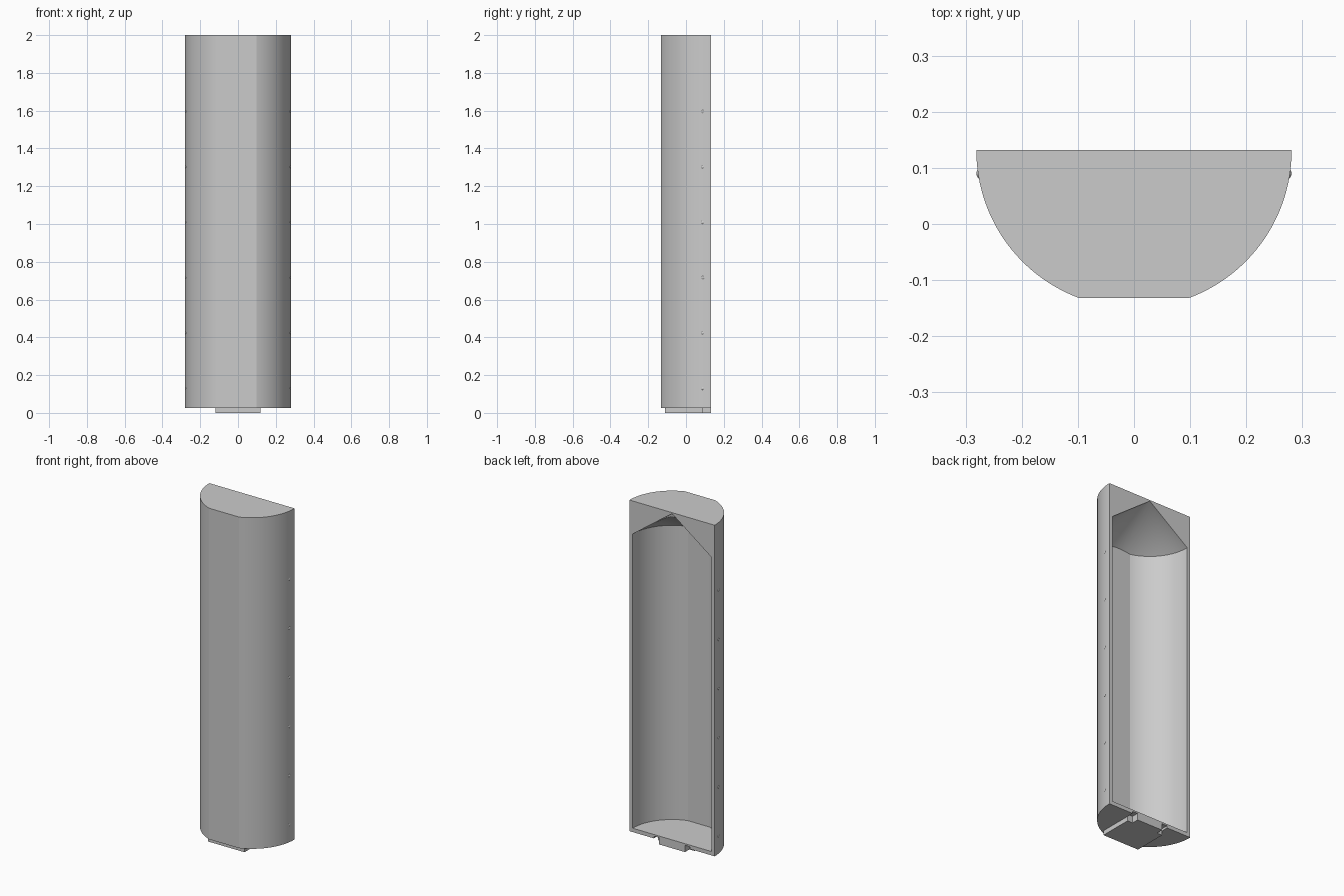
import bpy, bmesh, math
from mathutils import Matrix, Vector

if "Cube" in bpy.data.objects:
    bpy.data.objects.remove(bpy.data.objects["Cube"], do_unlink=True)

BACK, FRONT = 0.1315, -0.1315      # open back plane, flattened front
R_OUT, R_IN = 0.281, 0.26
BASE, TOP = 0.027, 2.0
FLOOR, EAVE, APEX = 0.05, 1.803, 1.994
INNER_FRONT = BACK - 0.25

grey = bpy.data.materials.new("light grey")
grey.use_nodes = True
colour = (0.6, 0.6, 0.6, 1)
grey.diffuse_color = colour
grey.node_tree.nodes["Principled BSDF"].inputs["Base Color"].default_value = colour


def make(name, bm):
    bmesh.ops.recalc_face_normals(bm, faces=bm.faces)
    mesh = bpy.data.meshes.new(name)
    bm.to_mesh(mesh)
    bm.free()
    mesh.materials.append(grey)
    ob = bpy.data.objects.new(name, mesh)
    bpy.context.collection.objects.link(ob)
    return ob


def smooth(ob):
    bpy.ops.object.select_all(action='DESELECT')
    ob.select_set(True)
    bpy.context.view_layer.objects.active = ob
    bpy.ops.object.shade_smooth_by_angle(angle=math.radians(15))


def box(bm, lo, hi):
    lo, hi = Vector(lo), Vector(hi)
    place = Matrix.Translation((lo + hi) / 2) @ Matrix.Diagonal((hi - lo).to_4d())
    bmesh.ops.create_cube(bm, size=1, matrix=place)


def prism(bm, points, z0, z1):
    face = bm.faces.new([bm.verts.new((x, y, z0)) for x, y in points])
    ext = bmesh.ops.extrude_face_region(bm, geom=[face])
    moved = [v for v in ext["geom"] if isinstance(v, bmesh.types.BMVert)]
    bmesh.ops.translate(bm, vec=(0, 0, z1 - z0), verts=moved)


# Half-round body with a flat strip along the front
bm = bmesh.new()
gap = math.acos((BACK - FRONT) / R_OUT)
steps = 28
sweep = [(math.pi / 2 - gap) * i / steps for i in range(steps + 1)]
side = [(R_OUT * math.cos(a), BACK - R_OUT * math.sin(a)) for a in sweep]
prism(bm, side + [(-x, y) for x, y in reversed(side)], BASE, TOP)
body = make("half_shell_body", bm)

# Cavity cutter: cylinder with conical roof, trimmed flat at the front
bm = bmesh.new()
count = 96
ring = [(R_IN * math.cos(math.tau * i / count),
         BACK + R_IN * math.sin(math.tau * i / count)) for i in range(count)]
low = [bm.verts.new((x, y, FLOOR)) for x, y in ring]
high = [bm.verts.new((x, y, EAVE)) for x, y in ring]
tip = bm.verts.new((0, BACK, APEX))
bm.faces.new(low)
for i in range(count):
    j = (i + 1) % count
    bm.faces.new((low[i], low[j], high[j], high[i]))
    bm.faces.new((high[i], high[j], tip))
cut = bmesh.ops.bisect_plane(bm, geom=bm.verts[:] + bm.edges[:] + bm.faces[:],
                             plane_co=(0, INNER_FRONT, 0), plane_no=(0, -1, 0),
                             clear_outer=True)
edges = [e for e in cut["geom_cut"] if isinstance(e, bmesh.types.BMEdge)]
bmesh.ops.holes_fill(bm, edges=edges)
# Small notches in the base beside the tongue
for s in (-1, 1):
    xs = sorted((s * 0.085, s * 0.12))
    box(bm, (xs[0], 0.09, 0), (xs[1], BACK + 0.05, 0.04))
cutter = make("cavity_cutter", bm)
cutter.hide_render = True

mod = body.modifiers.new("cavity", 'BOOLEAN')
mod.operation, mod.solver, mod.object = 'DIFFERENCE', 'EXACT', cutter
bpy.context.view_layer.objects.active = body
bpy.ops.object.modifier_apply(modifier=mod.name)
bpy.data.objects.remove(cutter, do_unlink=True)
smooth(body)

# Tongue under the base, stepped in at the back
bm = bmesh.new()
wide, narrow, front, step = 0.12, 0.085, -0.11, 0.09
half = [(wide, front), (wide, step), (narrow, step), (narrow, BACK)]
prism(bm, half + [(-x, y) for x, y in reversed(half)], 0, BASE)
make("base_tongue", bm)

# Rows of little domed pins along both edges
bm = bmesh.new()
for s in (-1, 1):
    for i in range(6):
        place = Matrix.Translation((s * 0.269, 0.09, 0.13 + 0.293 * i))
        bmesh.ops.create_uvsphere(bm, u_segments=16, v_segments=10,
                                  radius=0.012, matrix=place)
smooth(make("edge_pins", bm))
